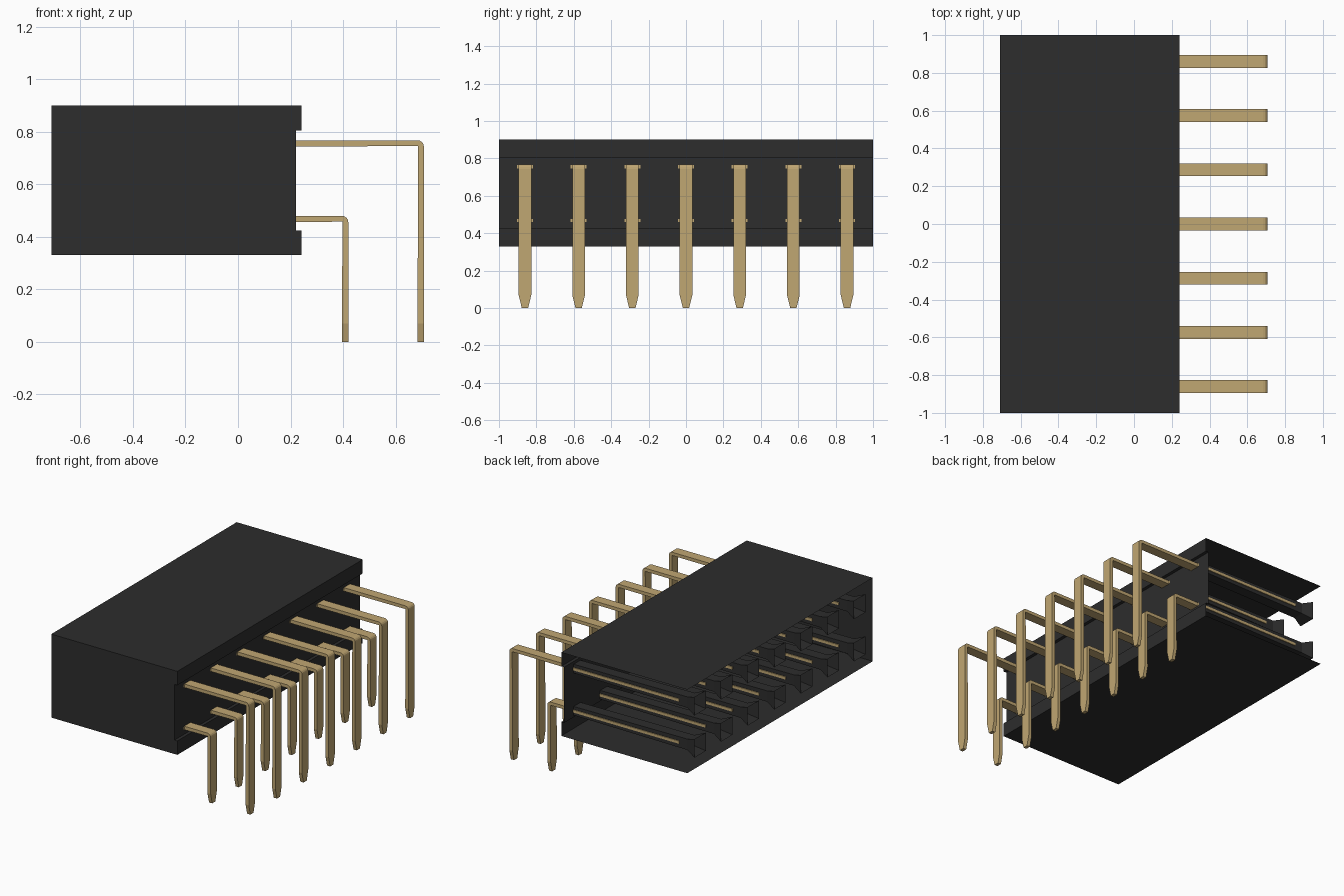
import bpy, bmesh, math

if "Cube" in bpy.data.objects:
    bpy.data.objects.remove(bpy.data.objects["Cube"], do_unlink=True)


def material(name, rgb):
    m = bpy.data.materials.new(name)
    m.use_nodes = True
    m.diffuse_color = (*rgb, 1)
    m.node_tree.nodes["Principled BSDF"].inputs["Base Color"].default_value = (*rgb, 1)
    return m


BLACK = material("black plastic", (0.026, 0.026, 0.026))
GOLD = material("gold metal", (0.53, 0.385, 0.17))


def finish(bm, name, mat):
    me = bpy.data.meshes.new(name)
    bm.to_mesh(me)
    bm.free()
    me.materials.append(mat)
    ob = bpy.data.objects.new(name, me)
    bpy.context.collection.objects.link(ob)
    return ob


def loft(bm, rings, cap_start=False, cap_end=False):
    """Join closed rings of points with side faces and optional caps."""
    vs = [[bm.verts.new(p) for p in r] for r in rings]
    n = len(vs[0])
    for a, b in zip(vs, vs[1:]):
        for i in range(n):
            j = (i + 1) % n
            bm.faces.new((a[i], a[j], b[j], b[i]))
    if cap_start:
        bm.faces.new(vs[0][::-1])
    if cap_end:
        bm.faces.new(vs[-1])


def rect(x, y, z, hy, hz):
    """Rectangle in the plane of constant x."""
    return [(x, y - hy, z - hz), (x, y - hy, z + hz),
            (x, y + hy, z + hz), (x, y + hy, z - hz)]


PITCH = 0.287
ROWS = {"upper": (0.756, 0.708), "lower": (0.468, 0.42)}  # height, outer reach

# Housing shell: open towards -x and +y, with a recessed pin wall
profile = [(-0.71, 0.9), (0.242, 0.9), (0.242, 0.805), (0.22, 0.805),
           (0.22, 0.425), (0.242, 0.425), (0.242, 0.33), (-0.71, 0.33)]
bm = bmesh.new()
front = [bm.verts.new((x, -1, z)) for x, z in profile]
back = [bm.verts.new((x, 1, z)) for x, z in profile]
for i in range(len(profile) - 1):
    bm.faces.new((front[i], back[i], back[i + 1], front[i + 1]))
bm.faces.new(front[::-1])
bm.normal_update()
for f in bm.faces:
    if f.normal.z > 0.9 and f.calc_center_median().z < 0.35:
        f.normal_flip()
finish(bm, "housing", BLACK)


def pin(name, y, z, reach):
    """Flat bent pin with a rounded outer elbow and a tapered tip."""
    t, hw, r = 0.012, 0.034, 0.024
    cx, cz = reach - r, z + t - r          # elbow centre
    path = [((0.22, z + t), (0.22, z - t), hw)]
    for k in range(5):
        a = math.pi / 2 * (1 - k / 4)
        c, s = math.cos(a), math.sin(a)
        inner = 0.002
        path.append(((cx + r * c, cz + r * s), (cx + inner * c, cz + inner * s), hw))
    path.append(((reach, 0.07), (reach - 2 * t, 0.07), hw))
    path.append(((reach, 0), (reach - 2 * t, 0), 0.017))
    bm = bmesh.new()
    loft(bm, [[(o[0], y - w, o[1]), (o[0], y + w, o[1]),
               (i[0], y + w, i[1]), (i[0], y - w, i[1])] for o, i, w in path],
         True, True)
    bmesh.ops.recalc_face_normals(bm, faces=bm.faces)
    finish(bm, name, GOLD)


def socket(name, y, z):
    """Entry funnel narrowing into a thin channel that reaches the pin wall."""
    bm = bmesh.new()
    loft(bm, [rect(-0.71, y, z, 0.062, 0.062), rect(-0.64, y, z, 0.037, 0.037),
              rect(-0.61, y, z, 0.037, 0.037), rect(0.22, y, z, 0.037, 0.03)])
    finish(bm, name, BLACK)


def contact(name, y, z):
    """Spring strip slightly wider than its channel."""
    bm = bmesh.new()
    loft(bm, [rect(-0.58, y, z, 0.043, 0.009), rect(0.221, y, z, 0.043, 0.009)],
         True, True)
    bmesh.ops.recalc_face_normals(bm, faces=bm.faces)
    finish(bm, name, GOLD)


# Two rows of seven positions
for row, (z, reach) in ROWS.items():
    for i in range(-3, 4):
        y, tag = i * PITCH, f"{row}_{i + 4}"
        pin(f"pin_{tag}", y, z, reach)
        socket(f"socket_{tag}", y, z)
        contact(f"contact_{tag}", y, z)
